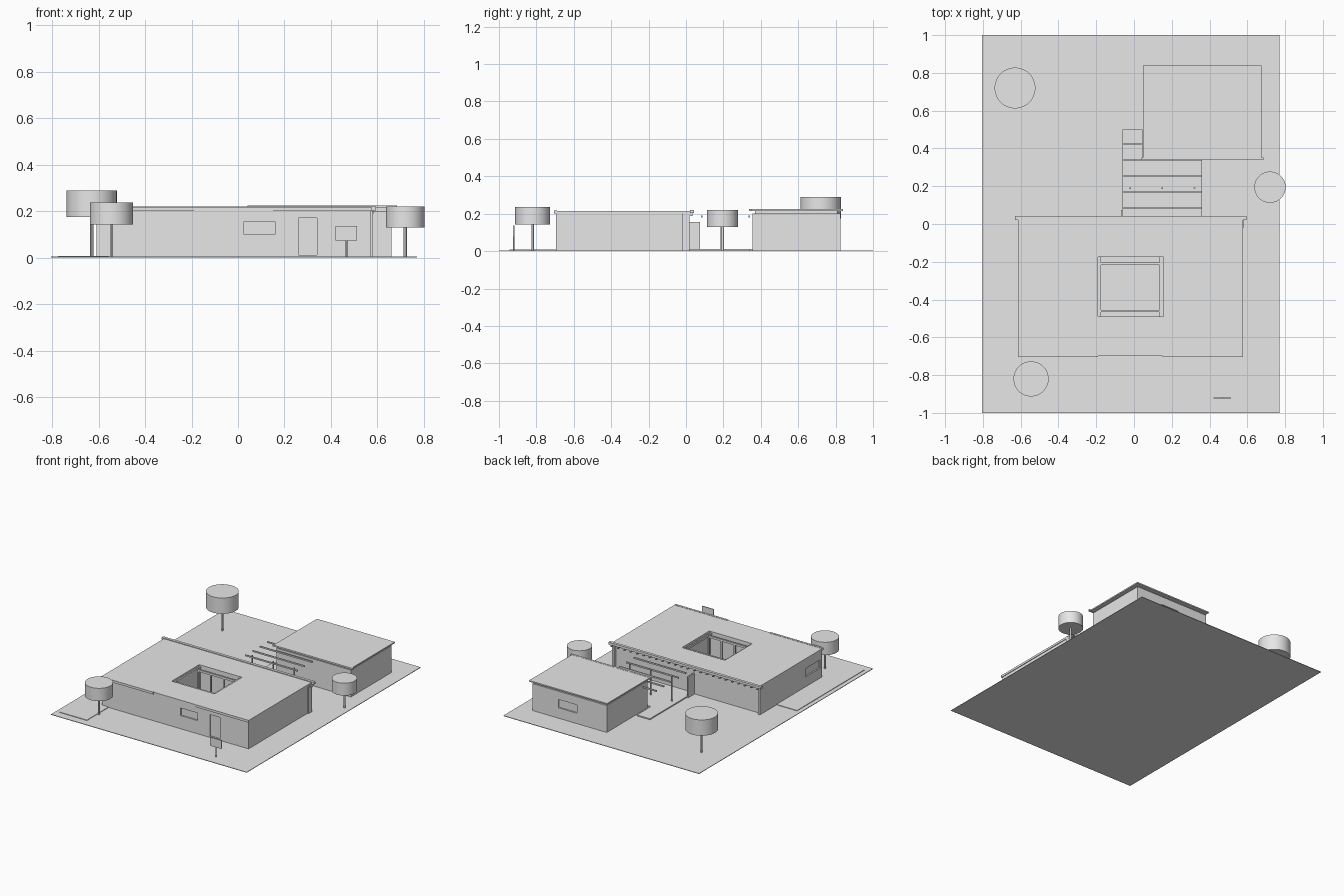
import bpy
from mathutils import Vector

if "Cube" in bpy.data.objects:
    bpy.data.objects.remove(bpy.data.objects["Cube"], do_unlink=True)

grey = bpy.data.materials.new("light grey")
grey.use_nodes = True
grey.diffuse_color = (0.8, 0.8, 0.8, 1)
grey.node_tree.nodes["Principled BSDF"].inputs["Base Color"].default_value = (0.8, 0.8, 0.8, 1)


def box(name, x, y, z):
    """Box from (min, max) ranges."""
    lo, hi = Vector((x[0], y[0], z[0])), Vector((x[1], y[1], z[1]))
    bpy.ops.mesh.primitive_cube_add(size=1)
    ob = bpy.context.object
    ob.name = name
    size, mid = hi - lo, (lo + hi) / 2
    for v in ob.data.vertices:
        v.co = v.co * size + mid
    ob.data.materials.append(grey)
    return ob


def cylinder(name, x, y, z, radius, sides):
    bpy.ops.mesh.primitive_cylinder_add(vertices=sides, radius=radius, depth=z[1] - z[0],
                                        location=(x, y, sum(z) / 2))
    ob = bpy.context.object
    ob.name = name
    ob.data.materials.append(grey)
    bpy.ops.object.shade_smooth_by_angle()
    return ob


def cut(ob, *ranges):
    """Carve boxes out of an object and bake the result."""
    cutters = [box("cutter", *r) for r in ranges]
    for c in cutters:
        mod = ob.modifiers.new("cut", 'BOOLEAN')
        mod.operation, mod.solver, mod.object = 'DIFFERENCE', 'EXACT', c
    graph = bpy.context.evaluated_depsgraph_get()
    mesh = bpy.data.meshes.new_from_object(ob.evaluated_get(graph))
    ob.modifiers.clear()
    ob.data = mesh
    for c in cutters:
        bpy.data.objects.remove(c, do_unlink=True)


# Ground, driveway and patio
G = 0.004
box("ground", (-0.805, 0.77), (-1, 1), (0, G))
box("driveway", (-0.775, -0.555), (-0.945, -0.17), (G, 0.008))
box("patio", (-0.06, 0.36), (0.0, 0.34), (G, 0.012))
box("patio_path", (-0.06, 0.045), (0.34, 0.5), (G, 0.012))

# Main house walls, with courtyard, window and door recesses
walls = box("main_walls", (-0.61, 0.572), (-0.695, 0.0), (G, 0.2))
cut(walls,
    ((-0.18, 0.145), (-0.49, -0.175), (0.008, 0.3)),
    ((0.025, 0.16), (-0.72, -0.685), (0.1, 0.155)),
    ((0.26, 0.34), (-0.72, -0.685), (0.012, 0.17)),
    ((-0.63, -0.6), (-0.67, -0.5), (0.08, 0.14)))
roof = box("main_roof", (-0.613, 0.577), (-0.70, 0.035), (0.2, 0.215))
cut(roof, ((-0.19, 0.155), (-0.49, -0.175), (0.1, 0.3)))

# Roof trims
for i, x in enumerate(((-0.613, -0.19), (0.15, 0.577))):
    box(f"front_trim_{i}", x, (-0.705, -0.69), (0.2, 0.217))
box("back_fascia", (-0.63, 0.595), (0.022, 0.042), (0.203, 0.22))
for i in range(24):
    x = -0.6 + i * 0.051
    box(f"rafter_tail_{i}", (x, x + 0.01), (0.0, 0.036), (0.187, 0.203))

# Courtyard eaves beams and posts
for i, y in enumerate((-0.21, -0.46)):
    box(f"courtyard_beam_{i}", (-0.18, 0.145), (y - 0.006, y + 0.006), (0.185, 0.2))
    for j, x in enumerate((-0.172, -0.07, 0.035, 0.137)):
        box(f"courtyard_post_{i}_{j}", (x - 0.005, x + 0.005), (y - 0.005, y + 0.005), (0.008, 0.186))
for i, x in enumerate((-0.18, 0.14)):
    box(f"courtyard_side_beam_{i}", (x - 0.005, x + 0.005), (-0.49, -0.175), (0.19, 0.205))

# Corner fins and entrance screen on the back wall
for i, x in enumerate((-0.61, 0.565)):
    box(f"corner_fin_{i}", (x, x + 0.016), (-0.02, 0.02), (G, 0.2))
box("entrance_screen", (-0.07, -0.06), (0.0, 0.075), (G, 0.157))

# Rear block
block = box("rear_walls", (0.06, 0.66), (0.355, 0.825), (G, 0.2))
cut(block, ((0.3, 0.45), (0.815, 0.85), (0.08, 0.14)))
box("rear_roof_core", (0.075, 0.645), (0.37, 0.81), (0.2, 0.216))
box("rear_roof", (0.047, 0.675), (0.34, 0.84), (0.215, 0.224))
box("rear_fascia", (0.04, 0.685), (0.338, 0.352), (0.214, 0.225))

# Pergola
for i, y in enumerate((0.085, 0.172, 0.255, 0.338, 0.425)):
    end = 0.36 if i < 4 else 0.045
    box(f"pergola_beam_{i}", (-0.06, end), (y - 0.004, y + 0.004), (0.18, 0.19))
for i, x in enumerate((-0.02, 0.15, 0.32)):
    cylinder(f"pergola_post_{i}", x, 0.19, (G, 0.19), 0.005, 12)

# Trees
for i, (x, y, r, low, high) in enumerate(((-0.63, 0.72, 0.108, 0.175, 0.29),
                                         (-0.545, -0.82, 0.093, 0.143, 0.237),
                                         (0.72, 0.195, 0.083, 0.13, 0.22))):
    cylinder(f"tree_canopy_{i}", x, y, (low, high), r, 48)
    cylinder(f"tree_trunk_{i}", x, y, (G, low), 0.007, 12)

# Sign by the entrance
box("sign_panel", (0.42, 0.513), (-0.924, -0.918), (0.075, 0.137))
cylinder("sign_post", 0.467, -0.921, (G, 0.08), 0.004, 12)
